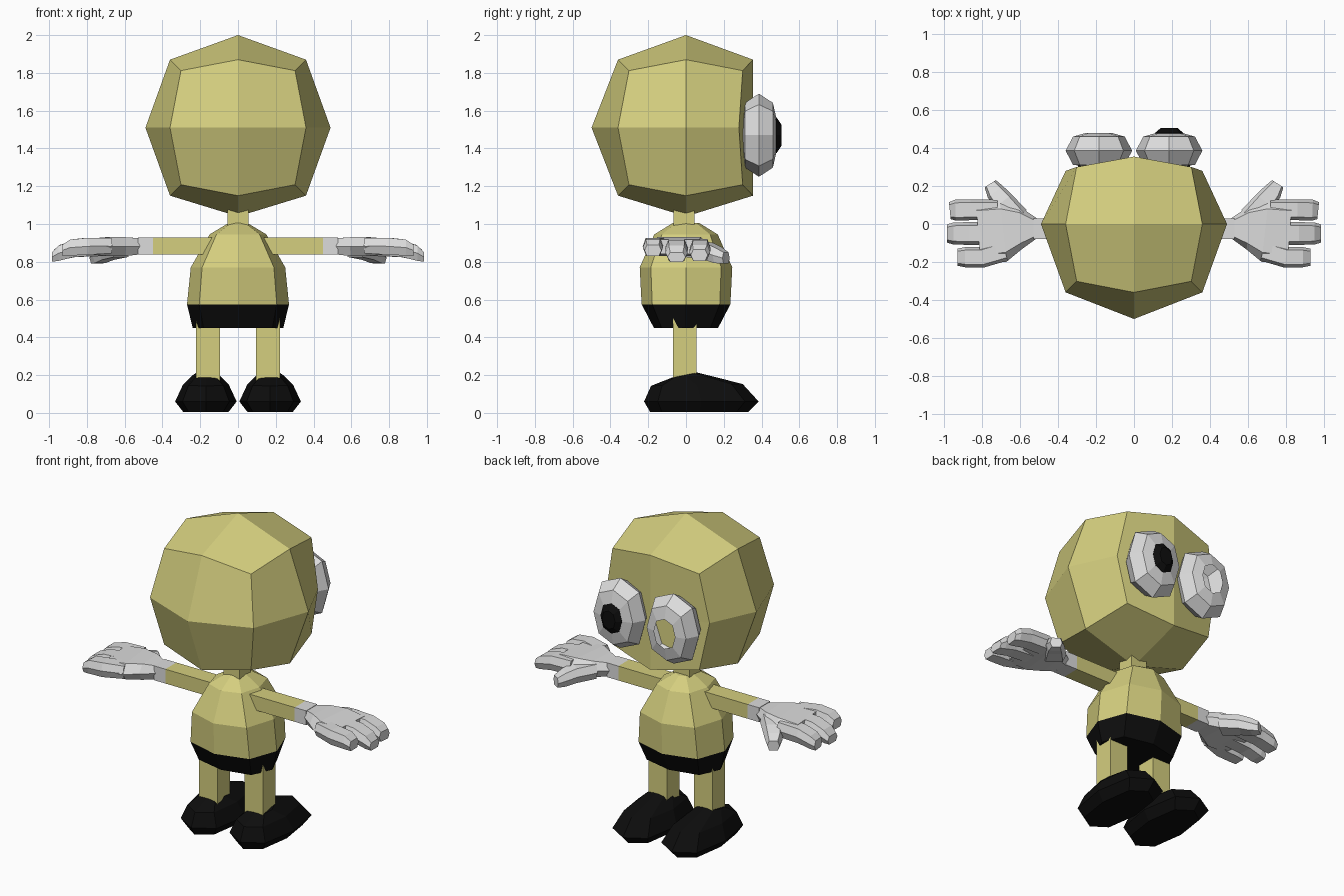
import bpy, bmesh, math
from mathutils import Vector

if "Cube" in bpy.data.objects:
    bpy.data.objects.remove(bpy.data.objects["Cube"])


def material(name, r, g, b):
    m = bpy.data.materials.new(name)
    m.diffuse_color = (r, g, b, 1)
    m.use_nodes = True
    m.node_tree.nodes["Principled BSDF"].inputs["Base Color"].default_value = m.diffuse_color
    return m


SKIN = material("straw yellow", 0.66, 0.62, 0.21)
WHITE = material("white", 0.72, 0.72, 0.72)
BLACK = material("black", 0.004, 0.004, 0.004)


def finish(name, bm, mats, mirror=False, rule=None):
    """Turn a bmesh into an object, colour its faces and mirror it in x."""
    bmesh.ops.recalc_face_normals(bm, faces=bm.faces[:])
    if rule:
        for f in bm.faces:
            f.material_index = rule(f.calc_center_median())
    me = bpy.data.meshes.new(name)
    bm.to_mesh(me)
    bm.free()
    for m in mats:
        me.materials.append(m)
    ob = bpy.data.objects.new(name, me)
    bpy.context.collection.objects.link(ob)
    if mirror:
        mod = ob.modifiers.new("mirror", 'MIRROR')
        mod.use_mirror_merge = False
    return ob


def skin(bm, rings, caps=True):
    """Bridge rings of equal point count, optionally closing both ends."""
    vs = [[bm.verts.new(p) for p in r] for r in rings]
    n = len(vs[0])
    for a, b in zip(vs, vs[1:]):
        for i in range(n):
            j = (i + 1) % n
            bm.faces.new((a[i], a[j], b[j], b[i]))
    if caps:
        bm.faces.new(vs[0])
        bm.faces.new(vs[-1])


def oval(rx, ry, k=0.76):
    """Eight points: four on the axes, four on the diagonals."""
    pts = []
    for i in range(8):
        a = i * math.pi / 4
        c, s = math.cos(a), math.sin(a)
        f = k * math.sqrt(2) if i % 2 else 1
        pts.append((rx * c * f, ry * s * f))
    return pts


def box(name, x, y, z, mats, mirror=False, rule=None, cuts=()):
    """Box between limits, with extra loops at the given x positions."""
    bm = bmesh.new()
    skin(bm, [[(px, y[0], z[0]), (px, y[1], z[0]), (px, y[1], z[1]), (px, y[0], z[1])]
              for px in (x[0], *cuts, x[1])])
    return finish(name, bm, mats, mirror, rule)


def limb(bm, sections):
    """Six-sided loft; each section is x, y, z, half width, half height."""
    rings = []
    for i, (x, y, z, w, h) in enumerate(sections):
        p, q = sections[max(i - 1, 0)], sections[min(i + 1, len(sections) - 1)]
        d = Vector((q[0] - p[0], q[1] - p[1], 0)).normalized()
        side = Vector((-d.y, d.x, 0))
        rings.append([Vector((x, y, z)) + side * (u * w) + Vector((0, 0, v * h))
                      for u, v in ((1, 0), (.7, 1), (-.7, 1), (-1, 0), (-.7, -1), (.7, -1))])
    skin(bm, rings)


# Head: a cube subdivided once and rounded, flattened on the face side
bm = bmesh.new()
bmesh.ops.create_cube(bm, size=2)
bmesh.ops.subdivide_edges(bm, edges=bm.edges[:], cuts=1, use_grid_fill=True)
for v in bm.verts:
    x, y, z = (round(c) for c in v.co)
    r = {1: 0.49, 2: 0.36, 3: 0.302}[abs(x) + abs(y) + abs(z)]
    v.co = Vector((x, y, z)) * r
    if y > 0:
        v.co.y = 0.355 if x == 0 else (0.28 if z == 0 else 0.30)
    elif y < 0 and x == z == 0:
        v.co.y = -0.5
    if z < 0 and x == y == 0:
        v.co.z = -0.47
    v.co.z += 1.51
finish("head", bm, [SKIN])

# Neck
box("neck", (-0.055, 0.055), (-0.065, 0.045), (0.95, 1.10), [SKIN])

# Torso with a dark waistband
bm = bmesh.new()
skin(bm, [[(x, y, z) for x, y in oval(rx, ry)] for z, rx, ry in
          ((0.45, 0.24, 0.17), (0.575, 0.27, 0.235), (0.77, 0.25, 0.245),
           (0.945, 0.15, 0.168), (1.005, 0.05, 0.07))])
finish("torso", bm, [SKIN, BLACK], rule=lambda c: int(c.z < 0.575))

# Arms with white cuffs
box("arms", (0.08, 0.53), (-0.08, 0.03), (0.838, 0.928), [SKIN, WHITE], True,
    lambda c: int(c.x > 0.455), cuts=(0.45,))

# Hands: palm, three fingers and a thumb
bm = bmesh.new()
limb(bm, [(0.515, -0.025, 0.882, 0.055, 0.042), (0.60, -0.02, 0.88, 0.115, 0.05),
          (0.69, -0.035, 0.88, 0.165, 0.05), (0.82, -0.045, 0.88, 0.165, 0.038)])
limb(bm, [(0.72, 0.075, 0.875, 0.055, 0.045), (0.86, 0.075, 0.87, 0.055, 0.045),
          (0.94, 0.073, 0.85, 0.055, 0.04), (0.97, 0.07, 0.835, 0.045, 0.03)])
limb(bm, [(0.72, -0.05, 0.88, 0.06, 0.045), (0.87, -0.05, 0.87, 0.06, 0.045),
          (0.95, -0.05, 0.845, 0.058, 0.04), (0.985, -0.05, 0.825, 0.048, 0.025)])
limb(bm, [(0.68, -0.14, 0.885, 0.055, 0.04), (0.80, -0.175, 0.882, 0.055, 0.045),
          (0.89, -0.175, 0.875, 0.053, 0.042), (0.93, -0.175, 0.86, 0.045, 0.03)])
limb(bm, [(0.62, 0.03, 0.87, 0.07, 0.045), (0.69, 0.12, 0.855, 0.058, 0.045),
          (0.73, 0.17, 0.835, 0.05, 0.042), (0.757, 0.212, 0.82, 0.035, 0.03)])
finish("hands", bm, [WHITE], True)

# Legs
box("legs", (0.095, 0.222), (-0.07, 0.055), (0.10, 0.50), [SKIN], True)

# Shoes: ovals with a longer toe, the top one sloping up to the front
bm = bmesh.new()
rings = []
for z, rx, back, toe, slope in ((0.005, 0.12, -0.19, 0.33, 0), (0.06, 0.163, -0.222, 0.385, 0),
                                (0.148, 0.122, -0.185, 0.30, 0.02), (0.2, 0.07, -0.075, 0.06, 0.2)):
    mid, ry = (back + toe) / 2, (toe - back) / 2
    rings.append([(0.17 + x, mid + y, z + slope * y) for x, y in oval(rx, ry)])
skin(bm, rings)
finish("shoes", bm, [BLACK], True)

# Eyes: rounded octagonal discs with an open centre
EYE = (0.185, 1.47)
bm = bmesh.new()
skin(bm, [[(EYE[0] + x, y, EYE[1] + z) for x, z in oval(0.175 * f, 0.22 * f, 0.74)]
          for f, y in ((0.42, 0.303), (0.78, 0.312), (1, 0.386), (0.78, 0.46), (0.42, 0.478))],
     caps=False)
finish("eyes", bm, [WHITE], True)

# Pupil: a single dark bulge filling one eye
bm = bmesh.new()
skin(bm, [[(EYE[0] + x, y, EYE[1] + z) for x, z in oval(0.075 * f, 0.095 * f, 0.74)]
          for f, y in ((0.9, 0.44), (1, 0.479), (0.6, 0.505))])
finish("pupil", bm, [BLACK])
